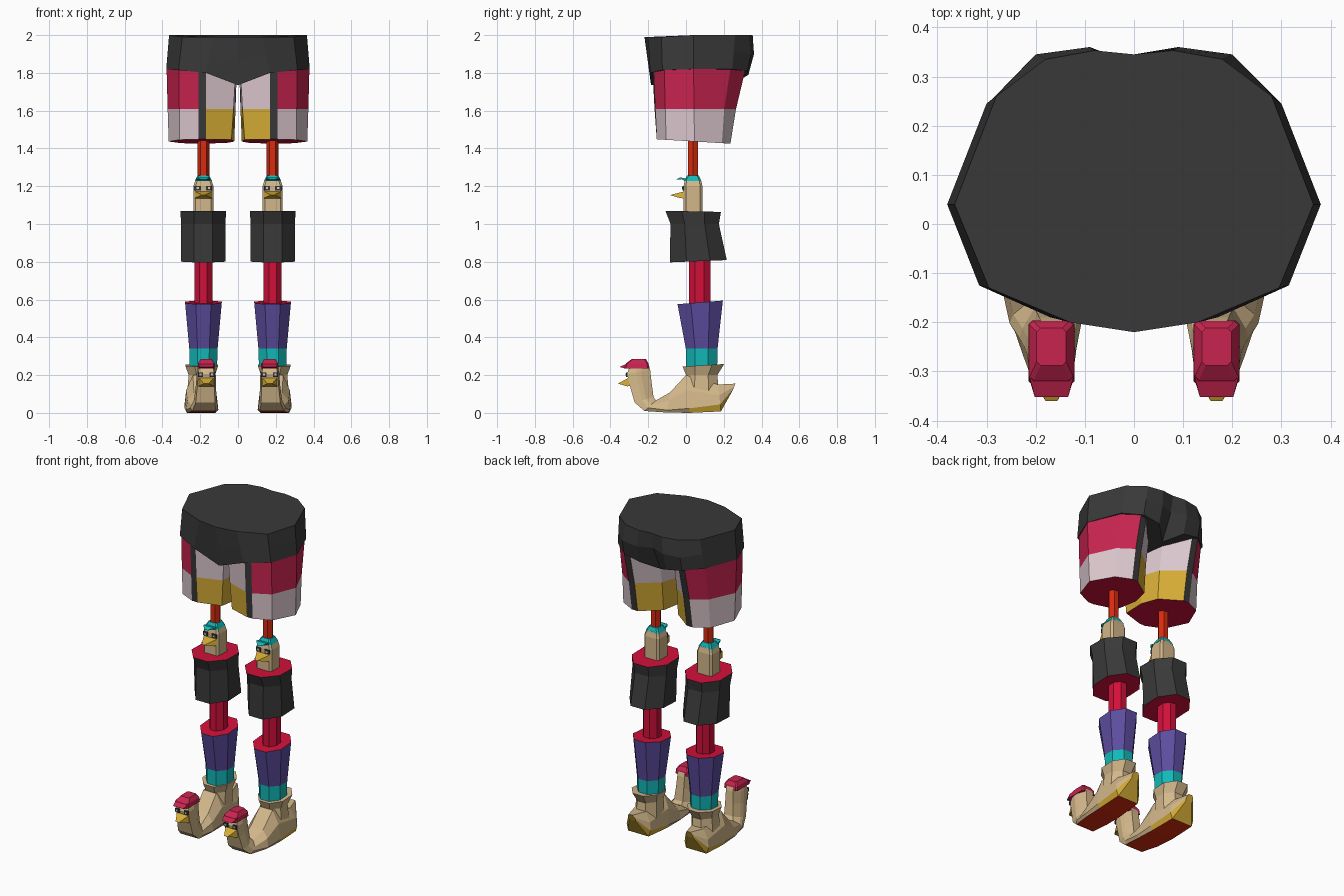
import bpy, bmesh, math

if "Cube" in bpy.data.objects:
    bpy.data.objects.remove(bpy.data.objects["Cube"])


def srgb(h):
    c = [int(h[i:i + 2], 16) / 255 for i in (0, 2, 4)]
    return [x / 12.92 if x < 0.04045 else ((x + 0.055) / 1.055) ** 2.4 for x in c] + [1]


PALETTE = {"charcoal": "393939", "berry": "C92450", "pale_pink": "DCC8CE",
           "gold": "D6AD36", "orange_red": "D92C10", "teal": "12B8B8",
           "tan": "D2B78A", "crimson": "D2103A", "purple": "5C4C9E"}
MATS = {}
for key, h in PALETTE.items():
    MATS[key] = bpy.data.materials.new(key)
    MATS[key].diffuse_color = srgb(h)
KEYS = list(PALETTE)


def finish(name, bm, mirror=True):
    bmesh.ops.recalc_face_normals(bm, faces=bm.faces[:])
    me = bpy.data.meshes.new(name)
    used = sorted({f.material_index for f in bm.faces})
    for f in bm.faces:
        f.material_index = used.index(f.material_index)
    bm.to_mesh(me)
    bm.free()
    for i in used:
        me.materials.append(MATS[KEYS[i]])
    ob = bpy.data.objects.new(name, me)
    bpy.context.collection.objects.link(ob)
    if mirror:
        ob.modifiers.new("mirror", 'MIRROR').use_mirror_merge = False
    return ob


def loft(name, rings, rule, first=None, last=None, mirror=True):
    """Skin rings of points; rule(segment, side) gives a colour name."""
    bm = bmesh.new()
    vs = [[bm.verts.new(p) for p in r] for r in rings]
    n = len(rings[0])
    for s in range(len(vs) - 1):
        for i in range(n):
            j = (i + 1) % n
            f = bm.faces.new((vs[s][i], vs[s][j], vs[s + 1][j], vs[s + 1][i]))
            f.material_index = KEYS.index(rule(s, i))
    for ring, col in ((vs[0], first), (vs[-1], last)):
        if col:
            bm.faces.new(ring).material_index = KEYS.index(col)
    return finish(name, bm, mirror)


def ngon(x, y, z, rx, ry, n=8, tilt=0):
    """Polygon ring with flat front, given half extents."""
    k = 1 / math.cos(math.pi / n)
    out = []
    for i in range(n):
        a = math.tau * (i + 0.5) / n - math.pi / 2
        dy = ry * k * math.sin(a)
        out.append((x + rx * k * math.cos(a), y + dy, z + tilt * dy))
    return out


def chamfered(x, y, z, rx, ry, c):
    q = [(rx - c, -ry), (rx, c - ry), (rx, ry - c), (rx - c, ry)]
    q += [(-a, b) for a, b in reversed(q)]
    return [(x + a, y + b, z) for a, b in q]


def prism(name, pts, x, w, col, w_end=None):
    """Side outline (y, z) extruded across x; w_end narrows the first point."""
    bm = bmesh.new()
    sides = []
    for s in (-1, 1):
        sides.append([bm.verts.new((x + s * (w_end if i == 0 and w_end else w), y, z))
                      for i, (y, z) in enumerate(pts)])
    n = len(pts)
    for ring in sides:
        bm.faces.new(ring)
    for i in range(n):
        j = (i + 1) % n
        bm.faces.new((sides[0][i], sides[0][j], sides[1][j], sides[1][i]))
    for f in bm.faces:
        f.material_index = KEYS.index(col)
    return finish(name, bm)


def plate(name, x, y, z, w, h, col):
    return prism(name, [(y, z - h), (y + .008, z - h), (y + .008, z + h), (y, z + h)], x, w, col)


# Waistband block: half outlines mirrored into closed rings
def whole(half):
    return half + [(-x, y, z) for x, y, z in reversed(half[1:-1])]


top = [(0, -.22, 1.99), (.13, -.2, 1.99), (.295, -.13, 1.99), (.365, .04, 2),
       (.28, .26, 2), (.18, .335, 2), (.08, .353, 2), (0, .345, 2)]
low = [(0, -.185, 1.735), (.17, -.19, 1.80), (.315, -.125, 1.815), (.38, .04, 1.82),
       (.3, .245, 1.82), (.2, .325, 1.81), (.09, .33, 1.79), (0, .25, 1.74)]
mid = [((a[0] + b[0]) / 2, (a[1] + b[1]) / 2, (a[2] + b[2]) / 2) for a, b in zip(top, low)]
mid[5], mid[6], mid[7] = (.2, .345, 1.9), (.09, .36, 1.9), (0, .325, 1.9)
loft("waist", [whole(low), whole(mid), whole(top)], lambda s, i: "charcoal",
     last="charcoal", mirror=False)
bm = bmesh.new()
base = [bm.verts.new(p) for p in low]
bm.faces.new(base)
finish("waist_underside", bm)

# Shorts legs: outer half, black front/back stripes, inner half
hem = [(.17, -.155), (.21, -.155), (.31, -.105), (.367, .045), (.3, .19),
       (.21, .235), (.17, .235), (.05, .15), (.02, .04), (.035, -.11)]
hip = [(.17, -.178), (.21, -.17), (.312, -.115), (.378, .04), (.297, .235),
       (.21, .315), (.17, .315), (.05, .2), (.006, .05), (.012, -.12)]


def shorts_ring(t, z, tilt=0.0, pull=0.0):
    r = []
    for a, b in zip(hem, hip):
        y = a[1] + (b[1] - a[1]) * t
        r.append((a[0] + (b[0] - a[0]) * t, y - (pull if y > .15 else 0), z - tilt * (y - .04)))
    return r


def shorts_colour(s, i):
    if i in (0, 5):
        return "charcoal"
    return (("pale_pink", "berry") if 1 <= i <= 4 else ("gold", "pale_pink"))[s]


loft("shorts_leg", [shorts_ring(0, 1.437, .06), shorts_ring(.5, 1.61, 0, .01),
                    shorts_ring(1, 1.82)], shorts_colour, first="crimson", last="charcoal")

# Thigh rod
LX = .183
loft("thigh_rod", [ngon(LX, .037, z, .027, .027, 6) for z in (1.22, 1.46)],
     lambda s, i: "orange_red")

# Bird head above the knee, with hair, beak and eyes
loft("knee_head", [chamfered(LX, .037, 1.05, .053, .05, .012),
                   chamfered(LX, .037, 1.2, .053, .05, .012),
                   chamfered(LX, .037, 1.235, .042, .042, .01)],
     lambda s, i: "tan", last="tan")
loft("knee_hair", [chamfered(LX, .035, 1.228, .046, .046, .01),
                   chamfered(LX, .037, 1.258, .03, .03, .008)],
     lambda s, i: "teal", first="teal", last="teal")
prism("knee_forelock", [(-.055, 1.235), (-.03, 1.247), (.01, 1.238), (.01, 1.222), (-.025, 1.237)],
      LX, .036, "teal", .012)
prism("knee_beak", [(-.085, 1.153), (-.012, 1.172), (-.012, 1.135), (-.035, 1.138)],
      LX, .045, "gold", .008)
for dx in (-.03, .03):
    plate("knee_eye", LX + dx, -.019, 1.19, .016, .012, "charcoal")
    plate("knee_pupil", LX + dx, -.022, 1.19, .006, .005, "pale_pink")

# Knee guard
loft("knee_guard", [ngon(.184, .065, .803, .117, .151, 8, .04),
                    ngon(.184, .046, 1.0, .117, .128, 8),
                    ngon(.184, .038, 1.067, .121, .147, 8, -.02)],
     lambda s, i: "charcoal", first="crimson", last="crimson")

# Shin post
loft("shin_post", [ngon(LX, .072, z, .048, .057, 8) for z in (.56, .83)],
     lambda s, i: "crimson")

# Boot sleeve with teal lower band
loft("boot_sleeve", [ngon(LX, .083, .24, .072, .082, 8),
                     ngon(LX, .083, .34, .075, .084, 8),
                     ngon(LX, .075, .585, .097, .12, 8, .08)],
     lambda s, i: ("teal", "purple")[s], first="teal", last="crimson")

# Ankle collar
loft("ankle_collar", [ngon(.195, .08, .1, .075, .095, 8),
                      ngon(.191, .083, .2, .07, .083, 8),
                      ngon(.192, .092, .252, .087, .11, 8, .06)],
     lambda s, i: "tan", last="tan")

# Bird shoe: sections from heel tip to head; low (y,z), up (y,z), x centre, half width, welt
SHOE = [(.245, .115, .262, .155, .2, .025, .35),
        (.185, .008, .17, .15, .2, .083, .26),
        (.02, 0, .0, .2, .195, .088, .12),
        (-.1, .002, -.085, .108, .19, .086, .12),
        (-.22, .01, -.16, .066, .18, .073, .3),
        (-.272, .055, -.172, .085, .173, .06, .4),
        (-.296, .14, -.182, .16, .17, .053, .4),
        (-.312, .205, -.19, .23, .168, .05, .4),
        (-.295, .255, -.2, .262, .168, .04, .4)]


def shoe_ring(ly, lz, uy, uz, cx, w, welt):
    half = [(.85, 0), (1, welt), (.9, .6), (.5, 1)]
    r = [(cx + w * k, ly + (uy - ly) * t, lz + (uz - lz) * t) for k, t in half]
    return r + [(2 * cx - x, y, z) for x, y, z in reversed(r)]


def shoe_colour(s, i):
    if i == 7:
        return "gold" if s == 0 else "orange_red" if s < 4 else "tan"
    return "gold" if i in (0, 6) and s < 2 else "tan"


loft("bird_shoe", [shoe_ring(*r) for r in SHOE], shoe_colour, first="gold", last="tan")

# Shoe head details: comb, beak and eyes
SX = .168
loft("shoe_comb", [chamfered(SX, -.262, .236, .047, .066, .008),
                   chamfered(SX, -.258, .262, .044, .06, .008),
                   chamfered(SX, -.25, .284, .03, .038, .008)],
     lambda s, i: "berry", first="berry", last="berry")
prism("comb_fringe", [(-.352, .243), (-.31, .262), (-.29, .24), (-.315, .234)],
      SX, .045, "berry", .034)
prism("shoe_beak", [(-.36, .155), (-.302, .187), (-.29, .145), (-.31, .14)],
      SX, .042, "gold", .012)
for dx in (-.031, .031):
    plate("shoe_eye", SX + dx, -.317, .203, .014, .012, "charcoal")
    plate("shoe_pupil", SX + dx, -.32, .203, .005, .005, "pale_pink")

for m in bpy.data.materials:
    if m.users and not m.is_grease_pencil:
        m.use_nodes = True
        m.node_tree.nodes["Principled BSDF"].inputs["Base Color"].default_value = m.diffuse_color
